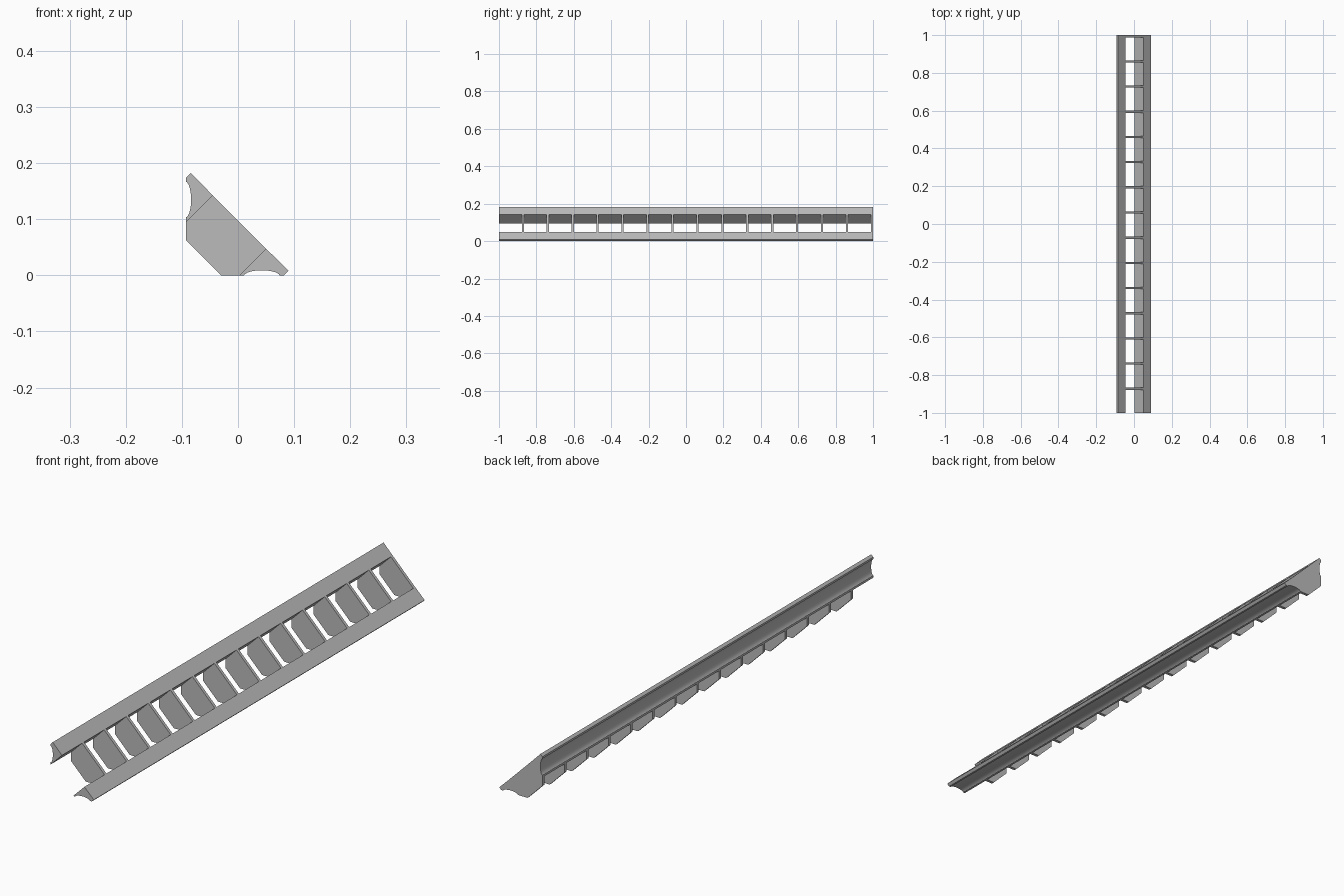
import bpy, bmesh, math

if "Cube" in bpy.data.objects:
    bpy.data.objects.remove(bpy.data.objects["Cube"])

grey = bpy.data.materials.new("plain grey")
grey.diffuse_color = (0.5, 0.5, 0.5, 1)
grey.use_nodes = True
grey.node_tree.nodes["Principled BSDF"].inputs["Base Color"].default_value = grey.diffuse_color


def prism(bm, profile, y0, y1):
    """Extrude an x/z outline along y."""
    a = [bm.verts.new((x, y0, z)) for x, z in profile]
    b = [bm.verts.new((x, y1, z)) for x, z in profile]
    bm.faces.new(a)
    bm.faces.new(b[::-1])
    n = len(a)
    for i in range(n):
        j = (i + 1) % n
        bm.faces.new((a[i], b[i], b[j], a[j]))


def finish(name, bm):
    bmesh.ops.recalc_face_normals(bm, faces=bm.faces)
    mesh = bpy.data.meshes.new(name)
    bm.to_mesh(mesh)
    bm.free()
    mesh.materials.append(grey)
    obj = bpy.data.objects.new(name, mesh)
    bpy.context.collection.objects.link(obj)
    return obj


W = 0.0925  # offset of the 45 degree symmetry line


def swap(profile):
    return [(z - W, x + W) for x, z in profile]


# lower rail outline: bevelled nose, hollowed underside, slanted inner face
cove = []
for i in range(13):
    t = i / 12
    cove.append((0.073 - 0.061 * t, 0.002 + 0.007 * math.sin(math.pi * t) ** 0.6))
lower = [(0.05, 0.0475), (0.09, 0.0085), (0.0815, 0.0), (0.074, 0.0)] + cove \
    + [(0.011, 0.0), (0.0025, 0.0)]

for name, outline in (("lower_rail", lower), ("upper_rail", swap(lower))):
    bm = bmesh.new()
    prism(bm, outline, -1, 1)
    obj = finish(name, bm)
    bpy.context.view_layer.objects.active = obj
    obj.select_set(True)
    bpy.ops.object.shade_smooth_by_angle(angle=math.radians(30))
    obj.select_set(False)

# thin cross plates joining the rails, the last one flush with the back end
half = [(-0.03, 0.0), (0.0025, 0.0), (0.05, 0.0475)]
plate = half + swap(half)[::-1]
bm = bmesh.new()
for k in range(1, 16):
    y = -1 + k * 2 / 15
    prism(bm, plate, y - 0.0115, y)
finish("cross_plates", bm)
